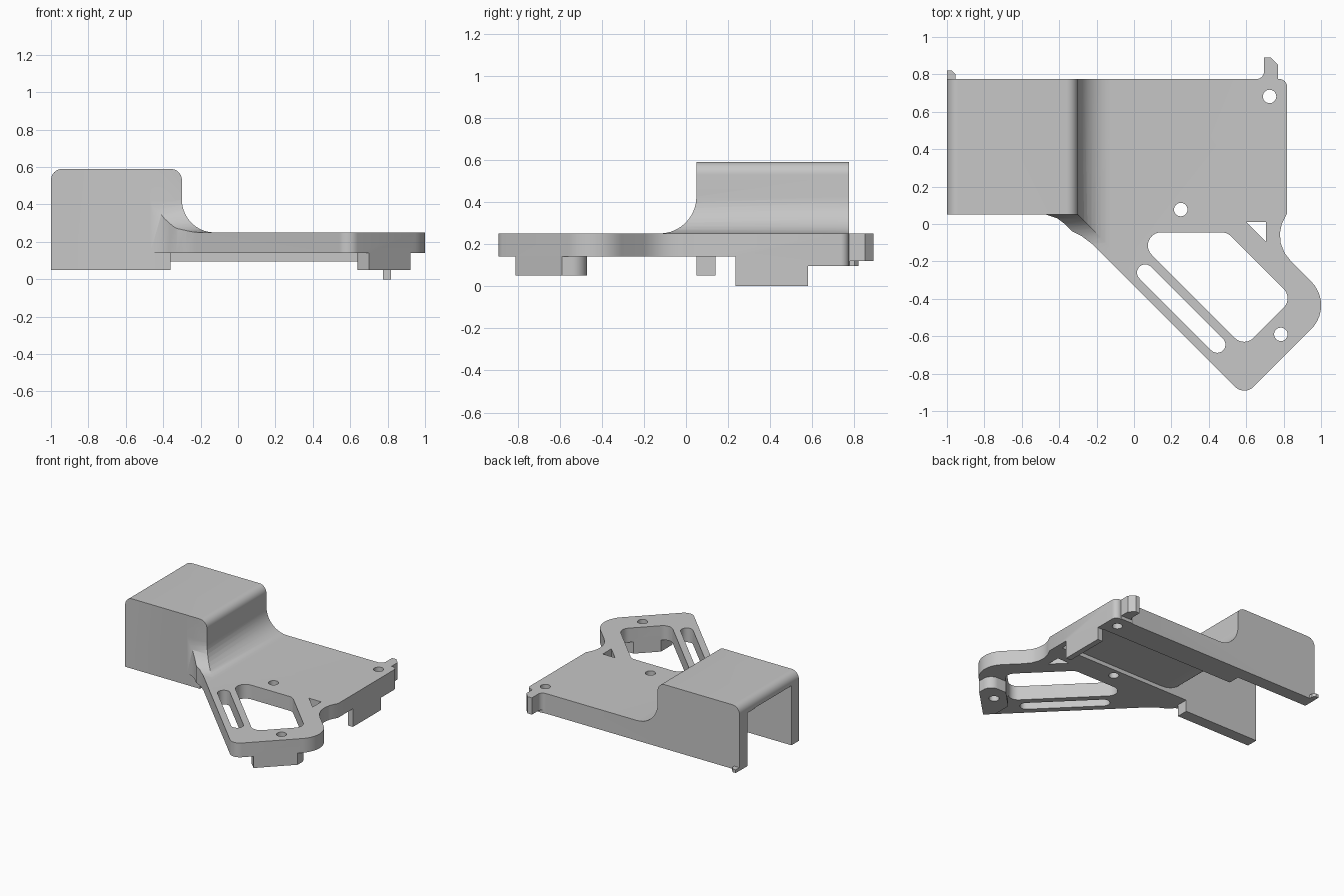
import bpy, bmesh, math
from mathutils import Vector

old = bpy.data.objects.get("Cube")
if old:
    bpy.data.objects.remove(old, do_unlink=True)

grey = bpy.data.materials.new("plain grey")
grey.use_nodes = True
colour = (0.57, 0.57, 0.57, 1)
grey.diffuse_color = colour
grey.node_tree.nodes["Principled BSDF"].inputs["Base Color"].default_value = colour


def rounded(corners, steps=10):
    """Turn (u, v) or (u, v, radius) corners into a filleted outline."""
    out = []
    n = len(corners)
    for i, c in enumerate(corners):
        p = Vector(c[:2])
        if len(c) == 2:
            out.append(p)
            continue
        a = (Vector(corners[i - 1][:2]) - p).normalized()
        b = (Vector(corners[(i + 1) % n][:2]) - p).normalized()
        half = a.angle(b) / 2
        centre = p + (a + b).normalized() * c[2] / math.sin(half)
        start = p + a * c[2] / math.tan(half) - centre
        end = p + b * c[2] / math.tan(half) - centre
        sweep = start.angle(end)
        for k in range(steps + 1):
            t = k / steps
            out.append(centre + (start * math.sin((1 - t) * sweep)
                                 + end * math.sin(t * sweep)) / math.sin(sweep))
    return out


def prism(name, corners, lo, hi, axis="z"):
    """Extrude an outline along one axis."""
    place = {"x": lambda u, v, w: (w, u, v),
             "y": lambda u, v, w: (u, w, v),
             "z": lambda u, v, w: (u, v, w)}[axis]
    pts = rounded(corners)
    bm = bmesh.new()
    low = [bm.verts.new(place(p.x, p.y, lo)) for p in pts]
    high = [bm.verts.new(place(p.x, p.y, hi)) for p in pts]
    bm.faces.new(low)
    bm.faces.new(high)
    for i in range(len(pts)):
        j = (i + 1) % len(pts)
        bm.faces.new((low[i], low[j], high[j], high[i]))
    bmesh.ops.recalc_face_normals(bm, faces=bm.faces)
    mesh = bpy.data.meshes.new(name)
    bm.to_mesh(mesh)
    bm.free()
    mesh.materials.append(grey)
    ob = bpy.data.objects.new(name, mesh)
    bpy.context.collection.objects.link(ob)
    return ob


def block(name, x0, x1, y0, y1, z0, z1):
    return prism(name, [(x0, y0), (x1, y0), (x1, y1), (x0, y1)], z0, z1)


def combine(target, tool, operation):
    mod = target.modifiers.new(operation, "BOOLEAN")
    mod.operation = operation
    mod.solver = "EXACT"
    mod.object = tool
    bpy.context.view_layer.objects.active = target
    bpy.ops.object.modifier_apply(modifier=mod.name)
    bpy.data.objects.remove(tool, do_unlink=True)


# Body: side profile, front profile and plan outline intersected
body = prism("bracket_body", [(-1, 0), (-1, 0.59, 0.06), (-0.3, 0.59, 0.06),
                              (-0.3, 0.25, 0.175), (1.2, 0.25), (1.2, 0)],
             -1.2, 1.2, "y")
front_profile = prism("front_profile", [(-1.1, -0.2), (-1.1, 0.2503), (0.0495, 0.2503, 0.175),
                                        (0.0495, 0.8), (1.1, 0.8), (1.1, -0.2)],
                      -1.3, 1.3, "x")
outline = prism("outline", [
    (-1.2, 0.05), (-0.47, 0.05), (-0.41, 0.03), (-0.37, 0), (-0.33, -0.04),
    (-0.28, -0.065), (-0.22, -0.11), (0.59, -0.92, 0.07), (1.075, -0.435, 0.18),
    (0.84, -0.2), (0.805, -0.155), (0.785, -0.105), (0.78, -0.05), (0.79, 0),
    (0.818, 0.055), (0.818, 0.775, 0.04), (0.77, 0.775), (0.77, 0.85),
    (0.73, 0.89), (0.695, 0.89), (0.695, 0.775, 0.04), (-1.2, 0.775)], -0.3, 0.9)
combine(body, front_profile, "INTERSECT")
combine(body, outline, "INTERSECT")


def keep_tab(cutter):
    """Spare the hanging side tab from an underside cutter."""
    combine(cutter, block("tab_keeper", 0.76, 3, 0.235, 0.58, -3, 3), "DIFFERENCE")
    return cutter


# Underside: level under the plate, sparing the foot and the housing wall
under_plate = prism("under_plate", [(-2, -2), (2, -2), (2, 0.5), (-0.36, 0.5),
                                    (-0.36, 0.0498), (-2, 0.0498)], -1, 0.14)
foot_keeper = prism("foot_keeper", [(0.64, -0.75, 0.03), (0.71, -0.82), (0.922, -0.82),
                                    (0.922, -0.47, 0.07), (0.64, -0.47)], -2, 2)
combine(under_plate, foot_keeper, "DIFFERENCE")
combine(body, keep_tab(under_plate), "DIFFERENCE")
combine(body, keep_tab(block("under_all", -2.1, 2.1, -2.1, 2.1, -1.1, 0.05)), "DIFFERENCE")
combine(body, keep_tab(block("under_back", -2.2, 2.2, 0.3, 2.2, -1.2, 0.095)), "DIFFERENCE")
combine(body, block("under_lug", 0.6, 0.8, 0.78, 2, -1.3, 0.12), "DIFFERENCE")

# Hollow under the housing, open on one end
cavity = prism("cavity", [(-1.5, -0.5), (-1.5, 0.51), (-0.38, 0.51, 0.03),
                          (-0.38, 0.17, 0.25), (0.775, 0.17), (0.775, -0.5)],
               0.14, 0.585, "y")
combine(body, cavity, "DIFFERENCE")
combine(body, block("cavity_back", -1.6, -0.385, 0.5, 0.675, -0.6, 0.505), "DIFFERENCE")

# Small nub on the open end
nub = prism("end_nub", [(-0.9995, 0.75), (-0.955, 0.75), (-0.955, 0.8),
                        (-0.975, 0.82), (-0.9995, 0.82)], 0.0955, 0.12)
combine(body, nub, "UNION")

# Through openings: frame window, slot, triangle and screw holes
window = [(-0.025, -0.045, 0.07), (0.498, -0.045, 0.07),
          (0.85, -0.397, 0.07), (0.589, -0.659, 0.07)]
slot = []
for cx, cy, turn in [(0.06, -0.26, 45), (0.445, -0.645, 225)]:
    for k in range(13):
        a = math.radians(turn + k * 15)
        slot.append((cx + 0.044 * math.cos(a), cy + 0.044 * math.sin(a)))
openings = [window, slot, [(0.6, 0.01), (0.705, 0.01), (0.705, -0.095)]]
for cx, cy in [(0.25, 0.077), (0.725, 0.682), (0.785, -0.59)]:
    openings.append([(cx + 0.036 * math.cos(k * math.pi / 12),
                      cy + 0.036 * math.sin(k * math.pi / 12)) for k in range(24)])
for shape in openings:
    combine(body, prism("opening_cutter", shape, -0.7, 1), "DIFFERENCE")

# Smooth curves, crisp edges
bpy.ops.object.select_all(action="DESELECT")
body.select_set(True)
bpy.context.view_layer.objects.active = body
bpy.ops.object.shade_smooth_by_angle(angle=math.radians(30))
